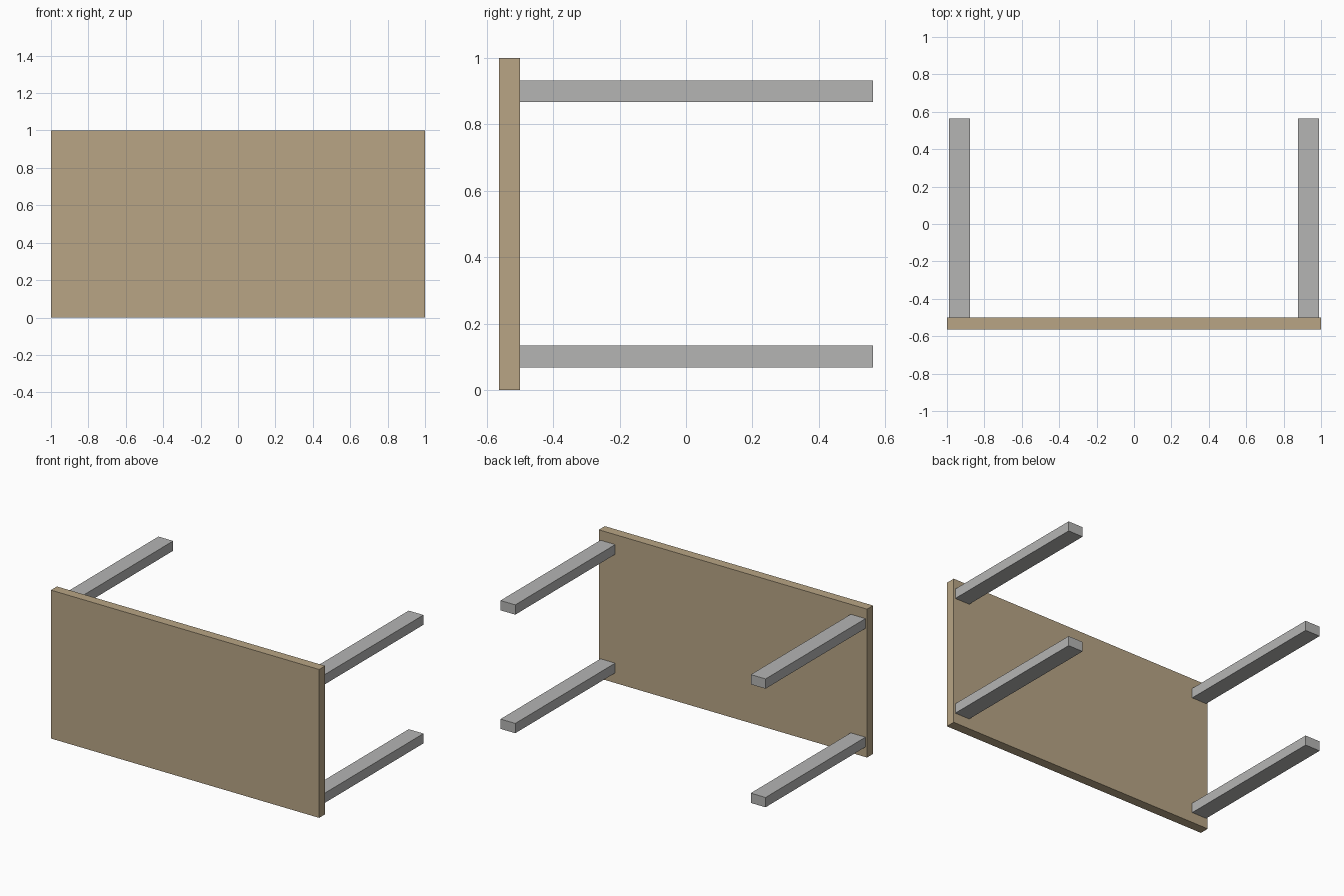
import bpy

if "Cube" in bpy.data.objects:
    bpy.data.objects.remove(bpy.data.objects["Cube"])


def material(name, colour):
    mat = bpy.data.materials.new(name)
    mat.diffuse_color = (*colour, 1.0)
    mat.use_nodes = True
    mat.node_tree.nodes["Principled BSDF"].inputs["Base Color"].default_value = mat.diffuse_color
    return mat


def box(name, low, high, mat):
    """Axis-aligned box between two corners."""
    centre = [(a + b) / 2 for a, b in zip(low, high)]
    bpy.ops.mesh.primitive_cube_add(size=1, location=centre)
    obj = bpy.context.object
    obj.name = name
    obj.scale = [b - a for a, b in zip(low, high)]
    bpy.ops.object.transform_apply(location=False, rotation=False, scale=True)
    obj.data.materials.append(mat)
    return obj


wood = material("tan wood", (0.479, 0.376, 0.235))
metal = material("light grey", (0.462, 0.462, 0.456))

# Table top, standing on its long edge
box("table_top", (-1, -0.564, 0), (1, -0.5, 1), wood)

# Four legs pointing backwards from the table top
for side, x0, x1 in (("left", -0.988, -0.878), ("right", 0.878, 0.988)):
    for level, z0, z1 in (("lower", 0.068, 0.134), ("upper", 0.867, 0.933)):
        box(f"{level}_{side}_leg", (x0, -0.5, z0), (x1, 0.564, z1), metal)
